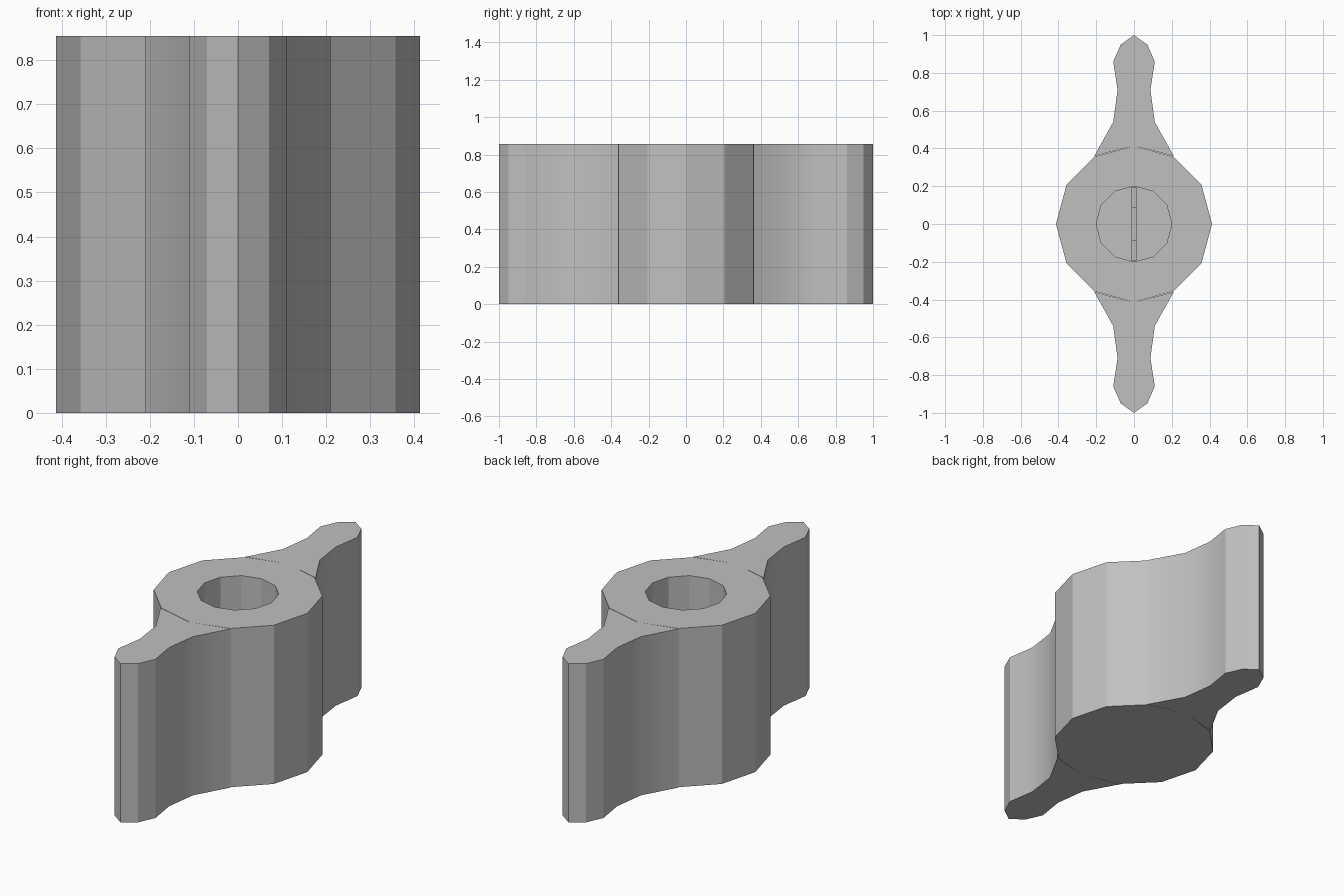
import bpy, bmesh, math

cube = bpy.data.objects.get("Cube")
if cube:
    bpy.data.objects.remove(cube, do_unlink=True)

HEIGHT = 0.855
HUB_R, BORE_R, FLOOR = 0.413, 0.2, 0.2
SIDES = 12

grey = bpy.data.materials.new("plain grey")
grey.use_nodes = True
grey.diffuse_color = (0.53, 0.53, 0.53, 1)
grey.node_tree.nodes["Principled BSDF"].inputs["Base Color"].default_value = grey.diffuse_color


def finish(name, bm, smooth_angle=None):
    """Turn a bmesh into a named object with the shared material."""
    bmesh.ops.recalc_face_normals(bm, faces=bm.faces)
    mesh = bpy.data.meshes.new(name)
    bm.to_mesh(mesh)
    bm.free()
    mesh.materials.append(grey)
    obj = bpy.data.objects.new(name, mesh)
    bpy.context.collection.objects.link(obj)
    if smooth_angle:
        bpy.ops.object.select_all(action="DESELECT")
        obj.select_set(True)
        bpy.context.view_layer.objects.active = obj
        bpy.ops.object.shade_smooth_by_angle(angle=math.radians(smooth_angle))
    return obj


def ring(bm, radius, z):
    return [bm.verts.new((radius * math.cos(math.tau * i / SIDES),
                          radius * math.sin(math.tau * i / SIDES), z))
            for i in range(SIDES)]


# Hub: a twelve-sided drum with a blind bore from the top
bm = bmesh.new()
rings = [ring(bm, HUB_R, 0), ring(bm, HUB_R, HEIGHT),
         ring(bm, BORE_R, HEIGHT), ring(bm, BORE_R, FLOOR)]
for a, b in zip(rings, rings[1:]):
    for i in range(SIDES):
        j = (i + 1) % SIDES
        bm.faces.new((a[i], a[j], b[j], b[i]))
bm.faces.new(rings[0])
bm.faces.new(rings[-1])
finish("hub", bm)

# Wings: waisted grips that flare into the hub and end in a blunt point
half = [(0.21, 0.36), (0.11, 0.54), (0.087, 0.71), (0.11, 0.86), (0.07, 0.95)]
outline = half + [(0, 1)] + [(-x, y) for x, y in reversed(half)] + [(0, HUB_R)]
for name, side in (("front_wing", -1), ("back_wing", 1)):
    bm = bmesh.new()
    face = bm.faces.new([bm.verts.new((x, side * y, 0)) for x, y in outline])
    up = bmesh.ops.extrude_face_region(bm, geom=[face])["geom"]
    bmesh.ops.translate(bm, vec=(0, 0, HEIGHT),
                        verts=[v for v in up if isinstance(v, bmesh.types.BMVert)])
    finish(name, bm, 29)

# Key blade: a thin stepped rib across the floor of the bore
bm = bmesh.new()
for y, length, height in ((-0.143, 0.106, 0.1), (0, 0.18, 0.12), (0.143, 0.106, 0.1)):
    box = bmesh.ops.create_cube(bm, size=1)["verts"]
    bmesh.ops.scale(bm, vec=(0.025, length, height), verts=box)
    bmesh.ops.translate(bm, vec=(0, y, FLOOR + height / 2), verts=box)
finish("key_blade", bm)
